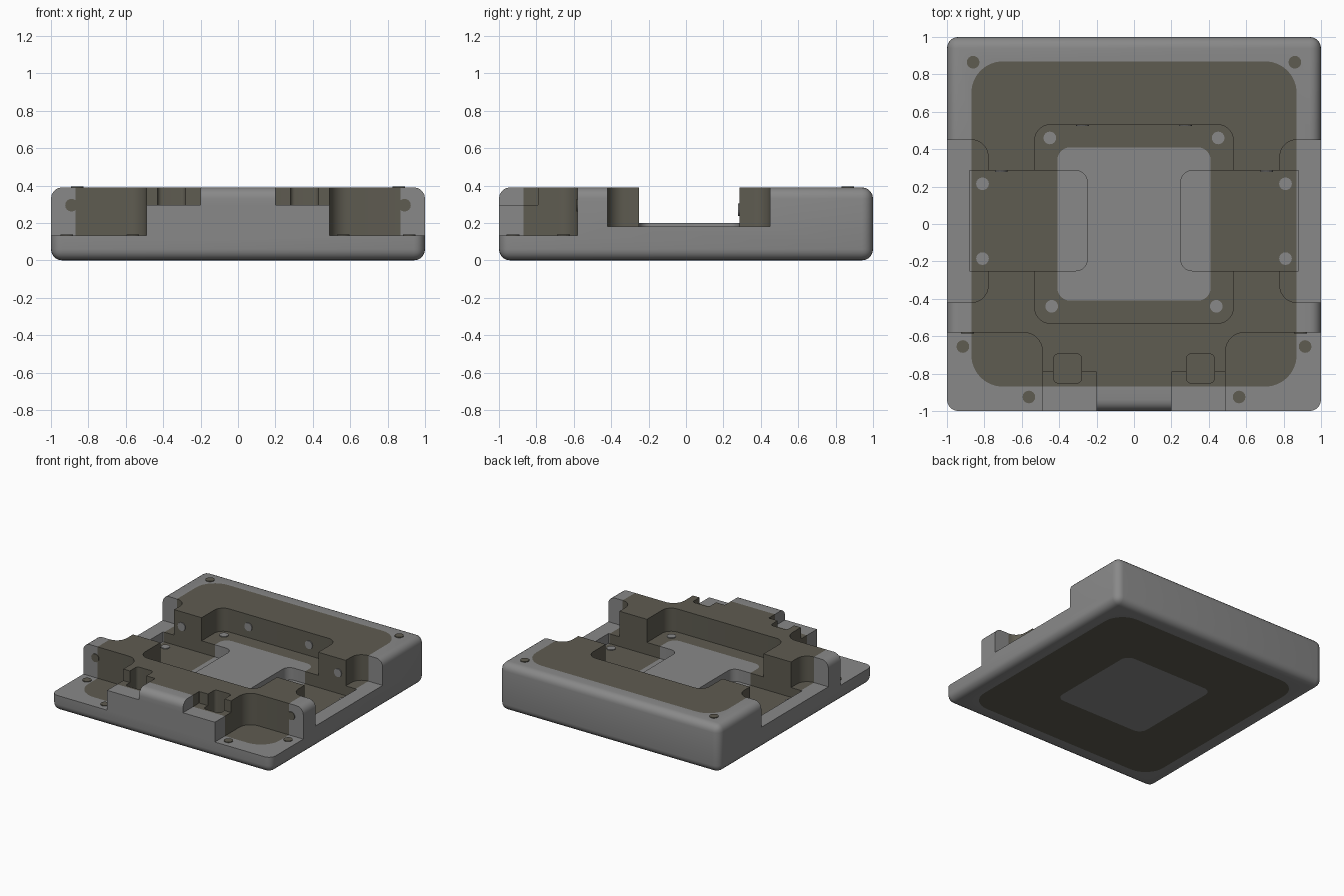
import bpy, bmesh, math
from mathutils import Vector, Matrix

if "Cube" in bpy.data.objects:
    bpy.data.objects.remove(bpy.data.objects["Cube"])


def material(name, c):
    m = bpy.data.materials.new(name)
    m.diffuse_color = (*c, 1)
    m.use_nodes = True
    m.node_tree.nodes["Principled BSDF"].inputs["Base Color"].default_value = m.diffuse_color
    return m


GREY = material("mid grey", (0.25, 0.25, 0.25))
DARK = material("dark olive grey", (0.113, 0.106, 0.082))


def new_object(name, bm, mat=None):
    bmesh.ops.recalc_face_normals(bm, faces=bm.faces)
    me = bpy.data.meshes.new(name)
    bm.to_mesh(me)
    bm.free()
    ob = bpy.data.objects.new(name, me)
    bpy.context.collection.objects.link(ob)
    if mat:
        me.materials.append(mat)
    return ob


def prism(name, x0, x1, y0, y1, z0, z1, r, seg=8):
    """Upright prism with a rounded rectangle outline."""
    bm = bmesh.new()
    corners = [(x1 - r, y1 - r), (x0 + r, y1 - r), (x0 + r, y0 + r), (x1 - r, y0 + r)]
    vs = []
    for i, (cx, cy) in enumerate(corners):
        for k in range(seg + 1):
            a = math.pi / 2 * (i + k / seg)
            vs.append(bm.verts.new((cx + r * math.cos(a), cy + r * math.sin(a), z0)))
    f = bm.faces.new(vs)
    ext = bmesh.ops.extrude_face_region(bm, geom=[f])
    up = [v for v in ext["geom"] if isinstance(v, bmesh.types.BMVert)]
    bmesh.ops.translate(bm, verts=up, vec=(0, 0, z1 - z0))
    return new_object(name, bm)


def activate(ob):
    bpy.ops.object.select_all(action='DESELECT')
    ob.select_set(True)
    bpy.context.view_layer.objects.active = ob


def boolean(ob, cutter, op='DIFFERENCE'):
    m = ob.modifiers.new("cut", 'BOOLEAN')
    m.object, m.operation, m.solver = cutter, op, 'EXACT'
    activate(ob)
    bpy.ops.object.modifier_apply(modifier=m.name)


def cut(ob, *args):
    c = prism("cutter", *args)
    boolean(ob, c)
    bpy.data.objects.remove(c)


# Rounded block
bm = bmesh.new()
bmesh.ops.create_cube(bm, size=1, matrix=Matrix.Translation((0, 0, 0.195)) @ Matrix.Diagonal((2, 2, 0.39, 1)))
bmesh.ops.bevel(bm, geom=bm.edges[:], offset=0.06, segments=5, profile=0.5, affect='EDGES')
frame = new_object("outer_frame", bm)

# Centre pocket
cut(frame, -0.53, 0.53, -0.53, 0.53, 0.2, 1, 0.08)
for s in (-1, 1):
    def side_cut(xa, xb, *rest):
        x0, x1 = sorted((s * xa, s * xb))
        cut(frame, x0, x1, *rest)
    side_cut(0.78, 1.5, -0.42, 0.45, 0.18, 1, 0.09)         # side notch
    side_cut(0.25, 0.6, -0.25, 0.285, 0.1, 1, 0.06)         # channel, rounded inner end
    side_cut(0.4, 0.88, -0.25, 0.285, 0.1, 1, 0.001)        # channel, square outer end
    side_cut(0.49, 1.5, -1.5, -0.58, 0.132, 1, 0.1)         # front corner notch
    side_cut(0.2, 0.6, -1.5, -0.79, 0.295, 1, 0.004)        # front step
    side_cut(0.28, 0.43, -0.85, -0.695, 0.2, 1, 0.025)      # small square pocket


# Split into frame, dark core and centre plate
def copy_of(ob, name):
    c = ob.copy()
    c.data = ob.data.copy()
    c.name = name
    bpy.context.collection.objects.link(c)
    return c


core = copy_of(frame, "dark_core")
centre = copy_of(frame, "centre_plate")
ZONES = [(0.87, 0.17), (0.41, 0.07)]
outer, inner = [prism("zone", -h, h, -h, h, -1, 1, r) for h, r in ZONES]
boolean(frame, outer)
boolean(core, outer, 'INTERSECT')
boolean(core, inner)
boolean(centre, inner, 'INTERSECT')
for c in (outer, inner):
    bpy.data.objects.remove(c)


def zone_distance(p, h, r):
    qx, qy = abs(p.x) - h + r, abs(p.y) - h + r
    return math.hypot(max(qx, 0), max(qy, 0)) + min(max(qx, qy), 0) - r


# Remove the hidden walls between the parts, then shade
for ob, mat in ((frame, GREY), (core, DARK), (centre, GREY)):
    bm = bmesh.new()
    bm.from_mesh(ob.data)
    bm.normal_update()
    hidden = [f for f in bm.faces if abs(f.normal.z) < 0.1 and any(
        all(abs(zone_distance(v.co, h, r)) < 0.002 for v in f.verts) for h, r in ZONES)]
    bmesh.ops.delete(bm, geom=hidden, context='FACES')
    bm.to_mesh(ob.data)
    bm.free()
    ob.data.materials.clear()
    ob.data.materials.append(mat)
    activate(ob)
    bpy.ops.object.shade_smooth_by_angle(angle=math.radians(30))


# Small pins, nearly flush with the surfaces
def pin(name, pos, axis, mat):
    bm = bmesh.new()
    turn = Vector((0, 0, 1)).rotation_difference(Vector(axis)).to_matrix().to_4x4()
    bmesh.ops.create_cone(bm, cap_ends=True, segments=16, radius1=0.034, radius2=0.034, depth=0.012,
                          matrix=Matrix.Translation(pos) @ turn)
    new_object(name, bm, mat)


UP, FRONT = (0, 0, 1), (0, -1, 0)
PINS = [("top_pin", 0.86, 0.865, 0.39, UP, DARK),
        ("notch_floor_pin", 0.915, -0.655, 0.132, UP, DARK),
        ("notch_front_pin", 0.562, -0.925, 0.132, UP, DARK),
        ("notch_wall_pin", 0.89, -0.58, 0.295, FRONT, DARK),
        ("pocket_back_pin", 0.45, 0.46, 0.2, UP, GREY),
        ("pocket_front_pin", 0.44, -0.44, 0.2, UP, GREY),
        ("channel_back_pin", 0.81, 0.215, 0.1, UP, GREY),
        ("channel_front_pin", 0.81, -0.185, 0.1, UP, GREY),
        ("pocket_wall_pin", 0.275, 0.53, 0.29, FRONT, GREY),
        ("channel_wall_pin", 0.71, 0.285, 0.27, FRONT, GREY)]
for name, x, y, z, axis, mat in PINS:
    for s, side in ((-1, "left"), (1, "right")):
        pin(name + "_" + side, Vector((s * x, y, z)), axis, mat)
